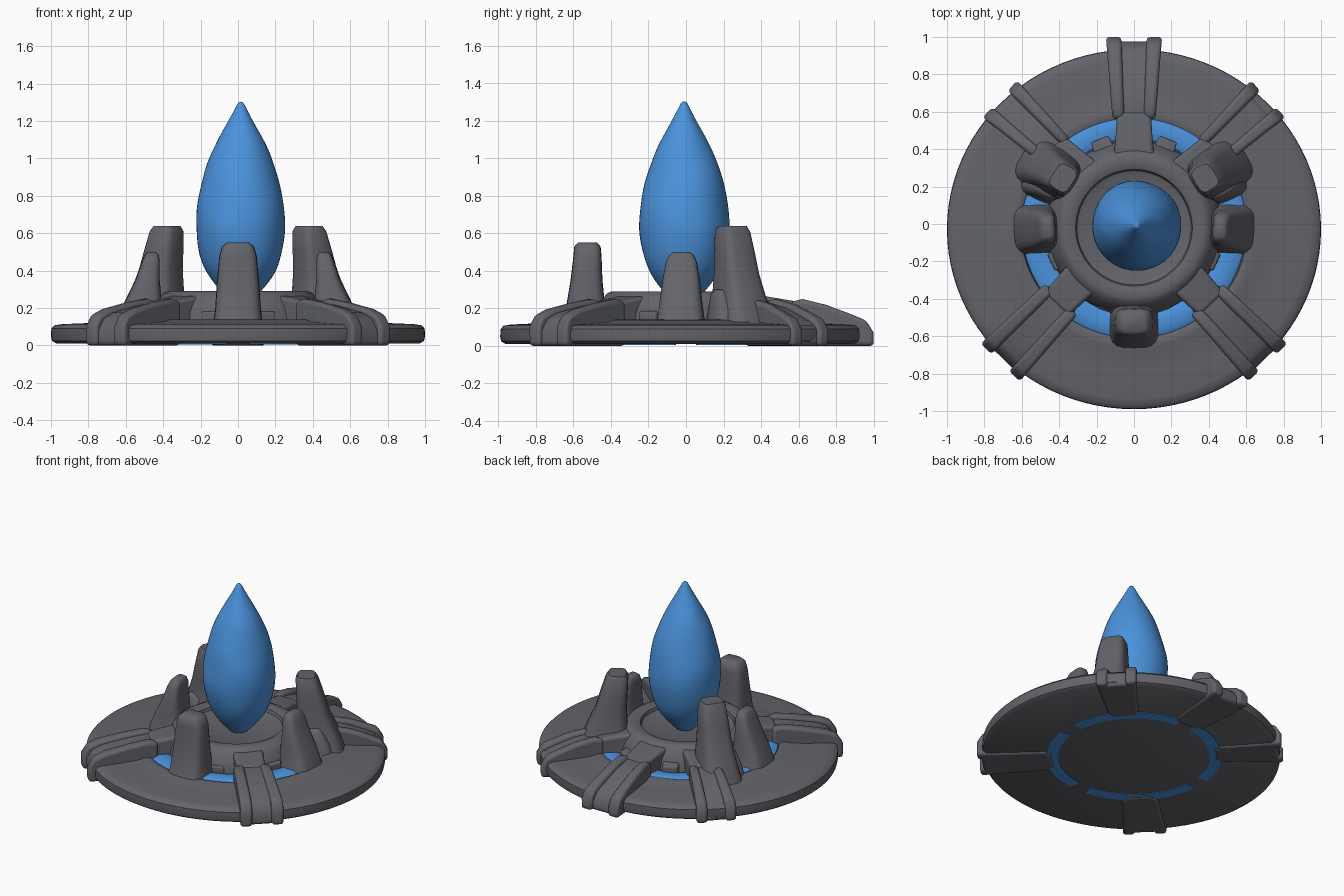
import bpy, bmesh, math, random
from mathutils import Matrix, Vector

if "Cube" in bpy.data.objects:
    bpy.data.objects.remove(bpy.data.objects["Cube"])

random.seed(4)

def material(name, rgb):
    m = bpy.data.materials.new(name)
    m.diffuse_color = (*rgb, 1)
    m.use_nodes = True
    m.node_tree.nodes["Principled BSDF"].inputs["Base Color"].default_value = m.diffuse_color
    return m

STONE = material("dark grey stone", (0.125, 0.127, 0.145))
BLUE = material("blue crystal", (0.07, 0.29, 0.72))

def finish(name, rings, mat, caps=True, closed=False, bevel=0, subdiv=0, angle=40):
    """Skin a list of equal-length vertex rings into one object."""
    bm = bmesh.new()
    vs = [[bm.verts.new(p) for p in ring] for ring in rings]
    n = len(vs[0])
    pairs = list(zip(vs, vs[1:])) + ([(vs[-1], vs[0])] if closed else [])
    for a, b in pairs:
        for i in range(n):
            j = (i + 1) % n
            bm.faces.new((a[i], a[j], b[j], b[i]))
    if caps and not closed:
        bm.faces.new(vs[0][::-1])
        bm.faces.new(vs[-1])
    bmesh.ops.recalc_face_normals(bm, faces=bm.faces)
    me = bpy.data.meshes.new(name)
    bm.to_mesh(me)
    bm.free()
    me.materials.append(mat)
    ob = bpy.data.objects.new(name, me)
    bpy.context.collection.objects.link(ob)
    if bevel:
        md = ob.modifiers.new("bevel", 'BEVEL')
        md.width, md.segments, md.limit_method = bevel, 3, 'ANGLE'
        md.angle_limit = math.radians(35)
    if subdiv:
        md = ob.modifiers.new("subdiv", 'SUBSURF')
        md.levels = md.render_levels = subdiv
    bpy.ops.object.select_all(action='DESELECT')
    bpy.context.view_layer.objects.active = ob
    ob.select_set(True)
    bpy.ops.object.shade_smooth_by_angle(angle=math.radians(angle))
    return ob

def lathe(name, profile, mat, sy=1.0, cy=0.0, closed=False, n=96):
    rings = [[(r * math.cos(2 * math.pi * i / n), cy + sy * r * math.sin(2 * math.pi * i / n), z)
              for i in range(n)] for r, z in profile]
    return finish(name, rings, mat, closed=closed)

def polar(angle, r, t, z):
    """Point at radius r and sideways offset t along a direction in degrees."""
    return Matrix.Rotation(math.radians(angle), 3, 'Z') @ Vector((r, t, z))

def pillar(name, angle, sections):
    """Rounded block lofted upward; sections are (z, r_in, r_out, half_width)."""
    rings = []
    for z, r0, r1, w in sections:
        ring = []
        for i in range(20):
            a = 2 * math.pi * i / 20
            c, s = math.cos(a), math.sin(a)
            ring.append(polar(angle, (r0 + r1) / 2 + (r1 - r0) / 2 * math.copysign(abs(c) ** .55, c),
                              w * math.copysign(abs(s) ** .55, s), z))
        rings.append(ring)
    finish(name, rings, STONE, angle=50)

def strip(name, angle, pts, bottom=0.0, bevel=0.02):
    """Radial slab; pts are (r, top_z, t0, t1)."""
    rings = [[polar(angle, r, t0, z), polar(angle, r, t1, z),
              polar(angle, r, t1, bottom), polar(angle, r, t0, bottom)] for r, z, t0, t1 in pts]
    finish(name, rings, STONE, bevel=bevel, angle=50)

# base disc with a recessed channel
lathe("base_disc", [(.02, .01), (.97, .01), (.995, .025), (1, .05), (.998, .09), (.98, .108),
                    (.94, .114), (.8, .12), (.70, .128), (.66, .138), (.625, .14), (.605, .13),
                    (.595, .10), (.45, .10), (.02, .10)], STONE, sy=.962, cy=-.028)

# central hub with a shallow dish
lathe("hub", [(.02, .05), (.475, .05), (.465, .17), (.45, .21), (.425, .25), (.40, .28), (.375, .29),
              (.33, .288), (.312, .28), (.305, .258), (.28, .248), (.02, .235)], STONE, cy=-.02)

# glowing ring in the channel
lathe("channel_ring", [(.47, .09), (.60, .09), (.60, .125), (.575, .14), (.49, .14), (.47, .13)],
      BLUE, cy=-.015, closed=True)

# blue arcs on the underside
for k in range(4):
    rings = []
    for i in range(25):
        a = 45 + 90 * k - 39 + 78 * i / 24
        rings.append([polar(a, r, 0, z) for r, z in ((.50, .006), (.58, .006), (.58, .012), (.50, .012))])
    finish("underside_arc_%d" % k, rings, BLUE)

# five pillars
pillar("front_pillar", -90, [(.08, .40, .68, .15), (.13, .42, .665, .13), (.2, .43, .64, .122),
                             (.35, .445, .615, .112), (.48, .45, .60, .10), (.53, .455, .595, .085),
                             (.55, .475, .575, .06)])
for side, a in (("right", -3), ("left", 183)):
    pillar(side + "_pillar", a, [(.08, .38, .66, .15), (.15, .40, .64, .125), (.25, .41, .60, .112),
                                 (.35, .42, .55, .10), (.45, .42, .515, .082), (.485, .425, .50, .065),
                                 (.50, .44, .485, .045)])
for side, a in (("right", 33), ("left", 147)):
    pillar(side + "_back_pillar", a, [(.08, .36, .72, .16), (.18, .37, .685, .135), (.27, .385, .65, .118),
                                      (.38, .39, .60, .105), (.50, .385, .565, .095), (.61, .38, .53, .085),
                                      (.64, .395, .51, .07)])
    # small step on the outer foot
    pillar(side + "_back_foot", a - 8 if side == "right" else a + 8,
           [(.08, .42, .66, .11), (.2, .43, .62, .09), (.28, .43, .57, .07), (.30, .45, .55, .05)])

# five radial arms: sunken middle slab, two raised rails, bridge to the hub
def arm(name, angle, end, w0, w1, lift):
    prof = [(.56, .235), (.62, .25), (.75, .218 + lift * .4), (end - .11, .165 + lift),
            (end - .04, .135 + lift), (end, .07 + lift)]
    def width(r):
        return w0 + (w1 - w0) * (r - .56) / (end - .56)
    strip(name + "_slab", angle, [(r - .025, z - .02, -width(r) * .8, width(r) * .8) for r, z in prof])
    for s in (-1, 1):
        pts = [(r, z, *sorted((s * width(r) * .45, s * width(r)))) for r, z in prof]
        strip(name + "_rail_%s" % ("a" if s < 0 else "b"), angle, pts)
    strip(name + "_bridge", angle, [(.36, .27, -.11, .11), (.44, .262, -.10, .10), (.60, .235, -.09, .09)], .05)

arm("back_arm", 90, 1.0, .115, .15, 0)
for side, sx in (("right", 1), ("left", -1)):
    arm(side + "_back_arm", 90 - sx * 47, .98, .10, .135, .01)
    arm(side + "_front_arm", -90 + sx * 44, 1.03, .12, .145, .03)

# small lips on the hub edge between the arms
for k, a in enumerate((-72, -108, 68, 112, -25, 205)):
    strip("hub_lip_%d" % k, a, [(.40, .20, -.06, .06), (.49, .18, -.05, .05)], .08, .012)

# faceted crystal, softened
prof = [(.225, .05), (.26, .085), (.32, .14), (.40, .20), (.50, .235), (.62, .255), (.74, .245),
        (.86, .222), (.97, .19), (1.06, .15), (1.14, .105), (1.21, .062), (1.27, .03), (1.305, .012)]
rings = []
for z, r in prof:
    ring = []
    for i in range(12):
        a = 2 * math.pi * i / 12
        rr = r * (1 + random.uniform(-.035, .04))
        ring.append((.015 + rr * math.cos(a), -.01 + rr * math.sin(a), z))
    rings.append(ring)
finish("crystal", rings, BLUE, subdiv=2, angle=60)
